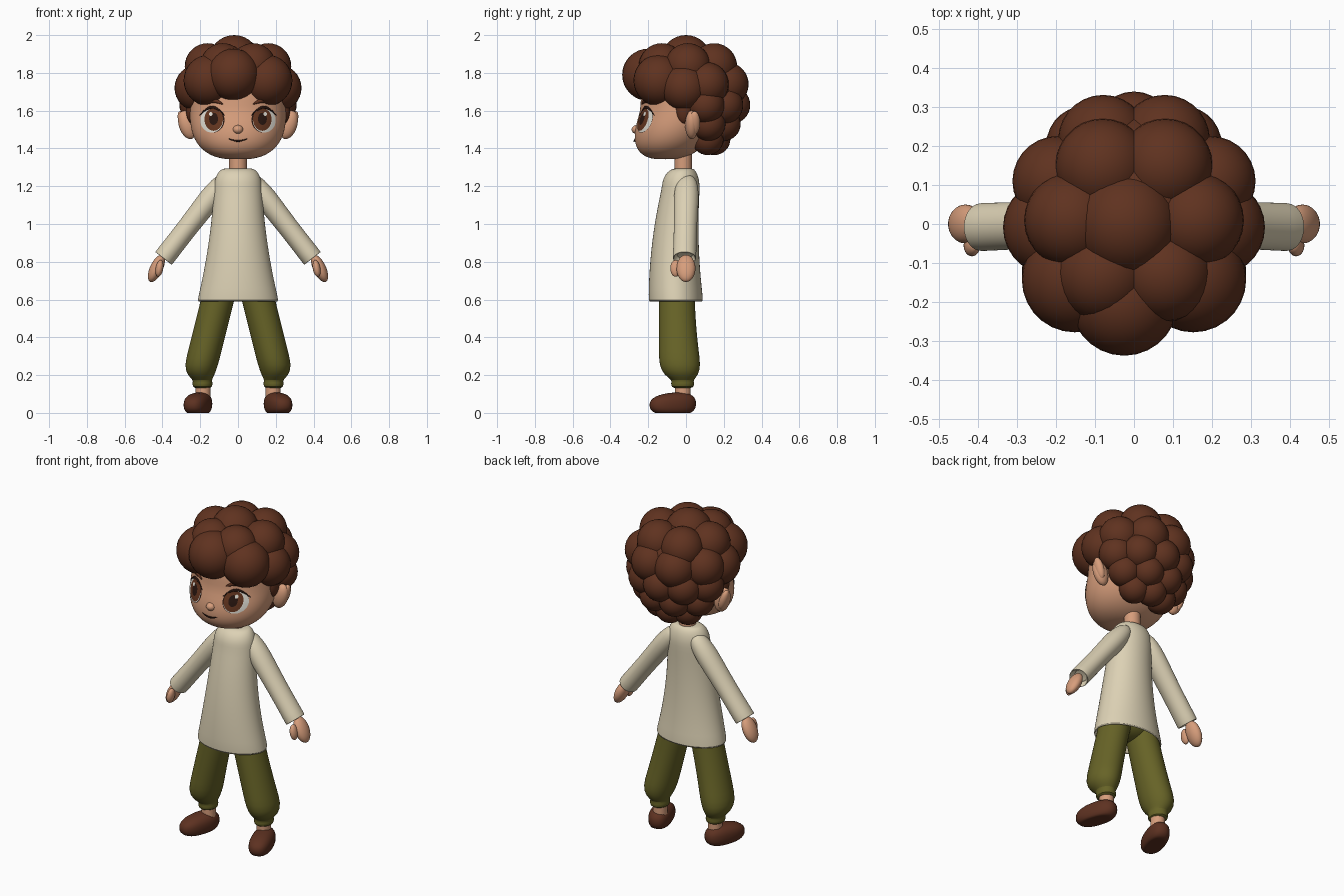
import bpy, bmesh
from math import cos, sin, pi, radians, copysign
from mathutils import Vector, Matrix
from mathutils.bvhtree import BVHTree

cube = bpy.data.objects.get("Cube")
if cube:
    bpy.data.objects.remove(cube)


def material(name, *rgb):
    mat = bpy.data.materials.new(name)
    mat.use_nodes = True
    mat.diffuse_color = (*rgb, 1)
    shader = mat.node_tree.nodes["Principled BSDF"]
    shader.inputs["Base Color"].default_value = (*rgb, 1)
    return mat


skin = material("skin", 0.68, 0.34, 0.2)
brown_hair = material("brown hair", 0.115, 0.032, 0.014)
cream_cloth = material("cream cloth", 0.72, 0.64, 0.46)
olive_cloth = material("olive cloth", 0.135, 0.125, 0.02)
leather = material("brown leather", 0.11, 0.031, 0.015)
eye_white = material("eye white", 0.75, 0.73, 0.66)
iris_brown = material("iris brown", 0.13, 0.037, 0.014)
dark_brown = material("dark brown", 0.022, 0.008, 0.005)


def finish(name, bm, mat, mirror=False, subdivide=False):
    """Turn the bmesh into a smooth object, optionally mirrored across x."""
    bmesh.ops.recalc_face_normals(bm, faces=bm.faces)
    mesh = bpy.data.meshes.new(name)
    bm.to_mesh(mesh)
    bm.free()
    mesh.materials.append(mat)
    mesh.shade_smooth()
    mesh.set_sharp_from_angle(angle=radians(60))
    part = bpy.data.objects.new(name, mesh)
    bpy.context.collection.objects.link(part)
    if mirror:
        modifier = part.modifiers.new("Mirror", "MIRROR")
        modifier.use_mirror_merge = False
    if subdivide:
        modifier = part.modifiers.new("Subdivision", "SUBSURF")
        modifier.levels = modifier.render_levels = 1


def loft(rings, segments=32):
    """Skin a list of (centre, u axis, v axis) ellipses and cap the ends."""
    bm = bmesh.new()
    loops = []
    turns = [2 * pi * i / segments for i in range(segments)]
    for centre, u, v in rings:
        centre, u, v = Vector(centre), Vector(u), Vector(v)
        loops.append([bm.verts.new(centre + u * cos(a) + v * sin(a)) for a in turns])
    for lower, upper in zip(loops, loops[1:]):
        for i in range(segments):
            bm.faces.new((lower[i - 1], lower[i], upper[i], upper[i - 1]))
    bm.faces.new(loops[0])
    bm.faces.new(loops[-1])
    bm.normal_update()
    return bm


def level(z, x, y, half_width, half_depth):
    """Horizontal ellipse for a loft."""
    return (x, y, z), (half_width, 0, 0), (0, half_depth, 0)


def blob(bm, centre, radii, tilt=0):
    """Add an ellipsoid, tilted sideways by some degrees."""
    place = (Matrix.Translation(centre) @ Matrix.Rotation(radians(tilt), 4, "Y")
             @ Matrix.Diagonal((*radii, 1)))
    bmesh.ops.create_uvsphere(bm, u_segments=28, v_segments=16, radius=1, matrix=place)


def spread(count):
    """Evenly spaced values from zero to one."""
    return [i / (count - 1) for i in range(count)]


# Head: boxy egg whose jaw slides forward
def head_level(turn):
    z = 1.6 - 0.259 * copysign(abs(cos(turn)) ** 0.77, cos(turn))
    size = sin(turn) ** 0.77
    return level(z, 0, -0.02 - 0.35 * max(0, 1.6 - z), 0.256 * size, 0.222 * size)


head = loft([head_level(pi * i / 24) for i in range(1, 24)], segments=48)
face_surface = BVHTree.FromBMesh(head)
finish("head", head, skin, subdivide=True)


def on_face(x, z, lift):
    """Point on the front of the head, raised along the normal."""
    hit, normal, index, distance = face_surface.ray_cast(Vector((x, -1, z)), Vector((0, 1, 0)))
    if normal.y > 0:
        normal.negate()
    return hit + normal * lift, normal


def decal(name, mat, x, z, width, height, lift):
    """Thin oval plate that follows the face."""
    bm = bmesh.new()
    inner = None
    for k in spread(6)[1:]:
        ring = [bm.verts.new(on_face(x + width * k * cos(a), z + height * k * sin(a), lift)[0])
                for a in (2 * pi * t for t in spread(33)[:-1])]
        if inner:
            for i in range(len(ring)):
                bm.faces.new((inner[i - 1], inner[i], ring[i], ring[i - 1]))
        else:
            bm.faces.new(reversed(ring))
        inner = ring
    bm.normal_update()
    if sum(f.normal.y for f in bm.faces) > 0:
        bmesh.ops.reverse_faces(bm, faces=bm.faces)
    finish(name, bm, mat, mirror=True)


def stroke(name, mat, x, z, length, arch, thickness, mirror=False):
    """Tapered raised arc on the face, starting at x and z."""
    rings = []
    for t in spread(13):
        point, normal = on_face(x + length * t, z + arch * sin(pi * t), 0.004)
        taper = thickness * (0.25 + 0.75 * sin(pi * t))
        rings.append((point, (0, 0, taper), normal * taper * 0.7))
    finish(name, loft(rings, segments=10), mat, mirror)


# Eyes, brows and mouth
decal("eye_rims", dark_brown, 0.134, 1.55, 0.063, 0.067, 0.002)
decal("eye_whites", eye_white, 0.137, 1.548, 0.06, 0.064, 0.004)
decal("irises", iris_brown, 0.126, 1.553, 0.048, 0.06, 0.006)
decal("pupils", dark_brown, 0.126, 1.555, 0.023, 0.032, 0.0075)
decal("eye_glints", eye_white, 0.14, 1.58, 0.009, 0.011, 0.009)
stroke("upper_lashes", dark_brown, 0.07, 1.575, 0.13, 0.043, 0.008, mirror=True)
stroke("eyebrows", brown_hair, 0.08, 1.635, 0.11, 0.02, 0.014, mirror=True)
stroke("mouth", dark_brown, -0.05, 1.452, 0.1, -0.012, 0.005)

# Nose
bm = bmesh.new()
blob(bm, (0, -0.258, 1.5), (0.028, 0.03, 0.024))
finish("nose", bm, skin)

# Ears with a raised outer rim
bm = bmesh.new()
blob(bm, (0.268, 0.03, 1.525), (0.045, 0.035, 0.078), tilt=18)
blob(bm, (0.289, 0.045, 1.535), (0.024, 0.03, 0.065), tilt=18)
finish("ears", bm, skin, mirror=True)

# Curly hair: a core, a crown, a fringe curl, then tiers of round curls
bm = bmesh.new()
blob(bm, (0, 0.06, 1.68), (0.27, 0.24, 0.26))
blob(bm, (-0.02, 0, 1.865), [0.135] * 3)
blob(bm, (-0.025, -0.2, 1.79), [0.138] * 3)
FRONT, BACK = -pi / 2, pi / 2


def curl_tier(middle, count, step, z, reach, size):
    for i in range(count):
        a = middle + radians(step) * (i - (count - 1) / 2)
        blob(bm, (reach * cos(a), 0.01 + reach * sin(a), z), [size] * 3)


curl_tier(BACK, 6, 60, z=1.835, reach=0.16, size=0.122)
curl_tier(FRONT, 2, 90, z=1.76, reach=0.215, size=0.136)
curl_tier(FRONT, 2, 170, z=1.72, reach=0.215, size=0.122)
curl_tier(BACK, 4, 42, z=1.74, reach=0.22, size=0.116)
curl_tier(BACK, 5, 33, z=1.63, reach=0.23, size=0.1)
curl_tier(BACK, 4, 38, z=1.53, reach=0.2, size=0.09)
curl_tier(BACK, 3, 42, z=1.45, reach=0.14, size=0.085)
for side in (-1, 1):
    blob(bm, (side * 0.24, -0.01, 1.61), (0.036, 0.045, 0.08))
finish("curly_hair", bm, brown_hair)

# Neck
finish("neck", loft([level(z, 0, -0.015, 0.047, 0.046) for z in (1.24, 1.4)]), skin)


# Tunic: flared skirt with a hollow hem, closed by rounded shoulders
def tunic_level(z, width, front, back):
    return level(z, 0, (front + back) / 2, width, (back - front) / 2)


rings = [tunic_level(0.65, 0.18, -0.17, 0.06), tunic_level(0.59, 0.205, -0.188, 0.08)]
for t in spread(9):
    rings.append(tunic_level(0.585 + 0.605 * t, 0.218 - 0.15 * t + 0.06 * t * t,
                             -0.199 + 0.07 * t * t, 0.093 - 0.08 * t + 0.06 * t * t))
for t in spread(6)[1:]:
    s = cos(t * pi / 2)
    rings.append(tunic_level(1.19 + 0.105 * sin(t * pi / 2),
                             0.07 + 0.058 * s, -0.055 - 0.074 * s, 0.03 + 0.043 * s))
finish("tunic", loft(rings), cream_cloth, subdivide=True)

# Sleeves, hollow at the cuff
shoulder, cuff = Vector((0.075, 0.004, 1.228)), Vector((0.395, -0.008, 0.817))
along = (cuff - shoulder).normalized()
across = Vector((-along.z, 0, along.x))
profile = ((-0.05, 0.025), (0, 0.048), (0.15, 0.06), (0.3, 0.06), (0.6, 0.054), (0.97, 0.056),
           (1, 0.056), (1, 0.049), (0.93, 0.045))
finish("sleeves", loft([(shoulder.lerp(cuff, t), across * r, (0, r + 0.006, 0))
                        for t, r in profile]), cream_cloth, mirror=True, subdivide=True)

# Mitten hands with a forward thumb
bm = bmesh.new()
blob(bm, (0.432, 0, 0.765), (0.034, 0.05, 0.078), tilt=-25)
blob(bm, (0.416, -0.055, 0.765), (0.02, 0.028, 0.045), tilt=-10)
finish("hands", bm, skin, mirror=True)

# Baggy trousers that lean outward, gathered into an ankle band
rings = []
for t in spread(7):
    back = 0.045 + 0.033 * t * t
    rings.append(level(0.7 - 0.45 * t, 0.083 + 0.112 * t, (back - 0.143) / 2,
                       0.089, (back + 0.143) / 2))
rings.append(level(0.2, 0.197, -0.025, 0.072, 0.09))
for z, size in ((0.173, 0.048), (0.16, 0.054), (0.137, 0.052), (0.13, 0.035)):
    rings.append(level(z, 0.188, -0.018, size, size * 1.15))
finish("trousers", loft(rings), olive_cloth, mirror=True, subdivide=True)

# Seat joining the trouser legs under the hem
bm = bmesh.new()
blob(bm, (0, -0.05, 0.66), (0.14, 0.09, 0.07))
finish("trouser_seat", bm, olive_cloth)

# Ankles
finish("ankles", loft([level(z, 0.185, -0.017, 0.04, 0.042) for z in (0.07, 0.16)]),
       skin, mirror=True)

# Shoes: flat soles, blunt toes, higher heels, toes turned out
bm = bmesh.new()
blob(bm, (0, 0, 0), (1, 1, 1))
for v in bm.verts:
    x, y, z = (copysign(abs(c) ** 0.83, c) for c in v.co)
    v.co = (0.064 * x, 0.126 * y, max(0, 0.045 + 0.062 * z) * (1 + 0.1 * y))
turn_out = Matrix.Translation((0.212, -0.07, 0)) @ Matrix.Rotation(radians(18), 4, "Z")
bmesh.ops.transform(bm, verts=bm.verts, matrix=turn_out)
finish("shoes", bm, leather, mirror=True)
